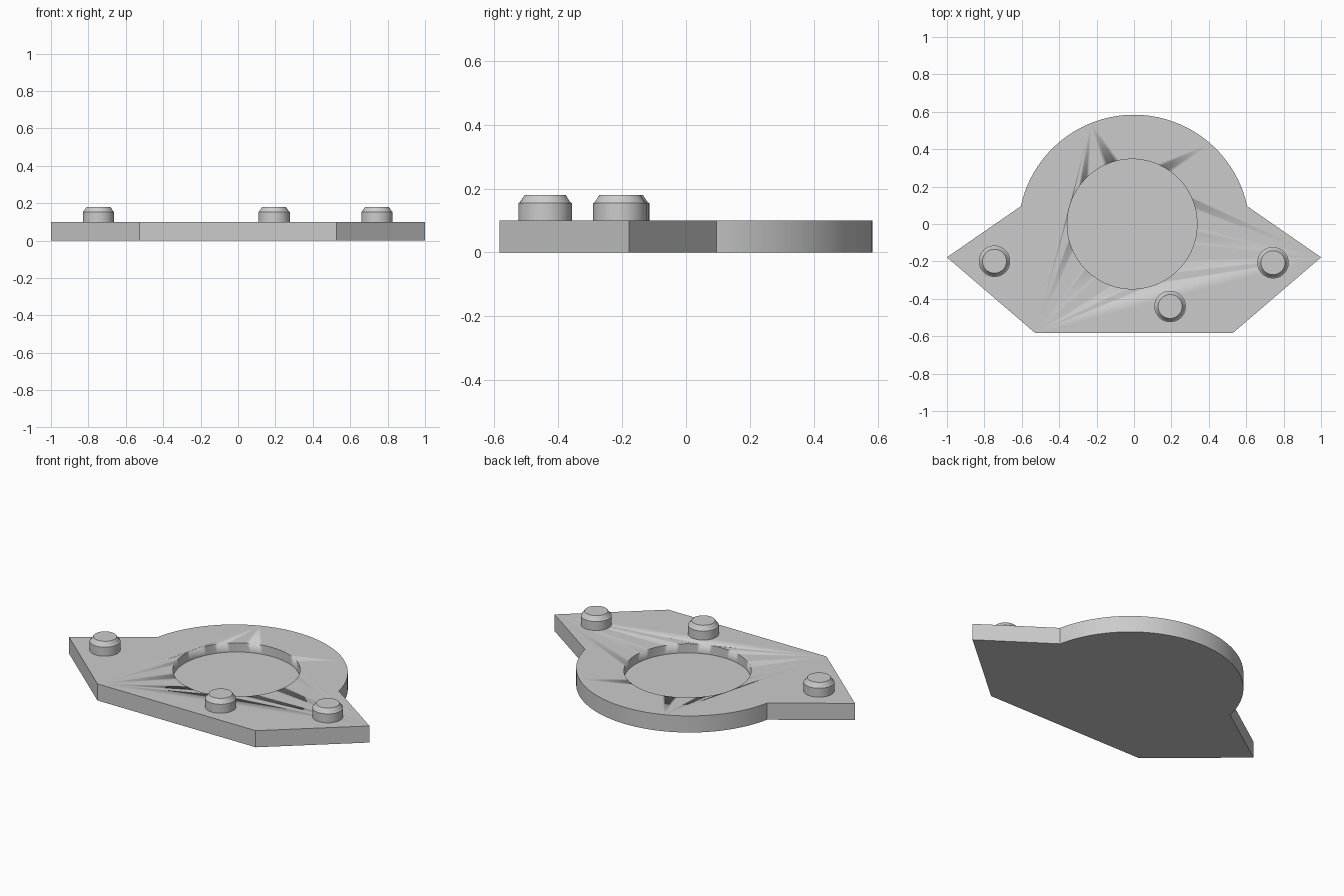
import bpy, bmesh, math

cube = bpy.data.objects.get("Cube")
if cube:
    bpy.data.objects.remove(cube, do_unlink=True)

grey = bpy.data.materials.new("light grey")
grey.use_nodes = True
GREY = (0.6, 0.6, 0.6, 1)
grey.diffuse_color = GREY
grey.node_tree.nodes["Principled BSDF"].inputs["Base Color"].default_value = GREY


def finish(name, bm):
    """Turn a bmesh into a smooth-by-angle object."""
    bmesh.ops.recalc_face_normals(bm, faces=bm.faces)
    mesh = bpy.data.meshes.new(name)
    bm.to_mesh(mesh)
    bm.free()
    mesh.materials.append(grey)
    obj = bpy.data.objects.new(name, mesh)
    bpy.context.collection.objects.link(obj)
    bpy.ops.object.select_all(action='DESELECT')
    obj.select_set(True)
    bpy.context.view_layer.objects.active = obj
    bpy.ops.object.shade_smooth_by_angle(angle=math.radians(25))
    return obj


def lathe(name, profile, centre, steps=64):
    """Solid of revolution from (radius, z) pairs, capped at both ends."""
    bm = bmesh.new()
    rings = []
    for r, z in profile:
        rings.append([bm.verts.new((centre[0] + r * math.cos(math.tau * i / steps),
                                    centre[1] + r * math.sin(math.tau * i / steps), z))
                      for i in range(steps)])
    for a, b in zip(rings, rings[1:]):
        for i in range(steps):
            j = (i + 1) % steps
            bm.faces.new((a[i], a[j], b[j], b[i]))
    bm.faces.new(rings[0])
    bm.faces.new(rings[-1])
    return finish(name, bm)


# Plate outline: pointed lugs at the sides, round lobe at the back
THICK, RADIUS, CENTRE_Y = 0.1, 0.619, -0.035
start = math.asin((0.095 - CENTRE_Y) / RADIUS)
outline = [(-1, -0.178), (-0.527, -0.584), (0.527, -0.584), (1, -0.178)]
for i in range(65):
    a = start + (math.pi - 2 * start) * i / 64
    outline.append((RADIUS * math.cos(a), CENTRE_Y + RADIUS * math.sin(a)))

bm = bmesh.new()
base = bm.faces.new([bm.verts.new((x, y, 0)) for x, y in outline])
top = bmesh.ops.extrude_face_region(bm, geom=[base])
bmesh.ops.translate(bm, vec=(0, 0, THICK),
                    verts=[v for v in top["geom"] if isinstance(v, bmesh.types.BMVert)])
if not any(len(f.verts) > 4 and f.calc_center_median().z < 0.01 for f in bm.faces):
    bm.faces.new([v for v in bm.verts if v.co.z < 0.01])
plate = finish("plate", bm)

# Shallow round recess
cutter = lathe("recess_cutter", [(0.347, 0.045), (0.347, 0.2)], (-0.01, 0), 96)
recess = plate.modifiers.new("recess", 'BOOLEAN')
recess.operation = 'DIFFERENCE'
recess.solver = 'EXACT'
recess.object = cutter
bpy.context.view_layer.objects.active = plate
bpy.ops.object.modifier_apply(modifier=recess.name)
bpy.data.objects.remove(cutter, do_unlink=True)

# Chamfered pegs
peg = [(0.084, THICK - 0.01), (0.084, 0.154), (0.079, 0.157), (0.064, 0.18)]
for name, centre in (("right_peg", (-0.746, -0.199)),
                     ("left_peg", (0.743, -0.207)),
                     ("front_peg", (0.193, -0.441))):
    lathe(name, peg, centre)
